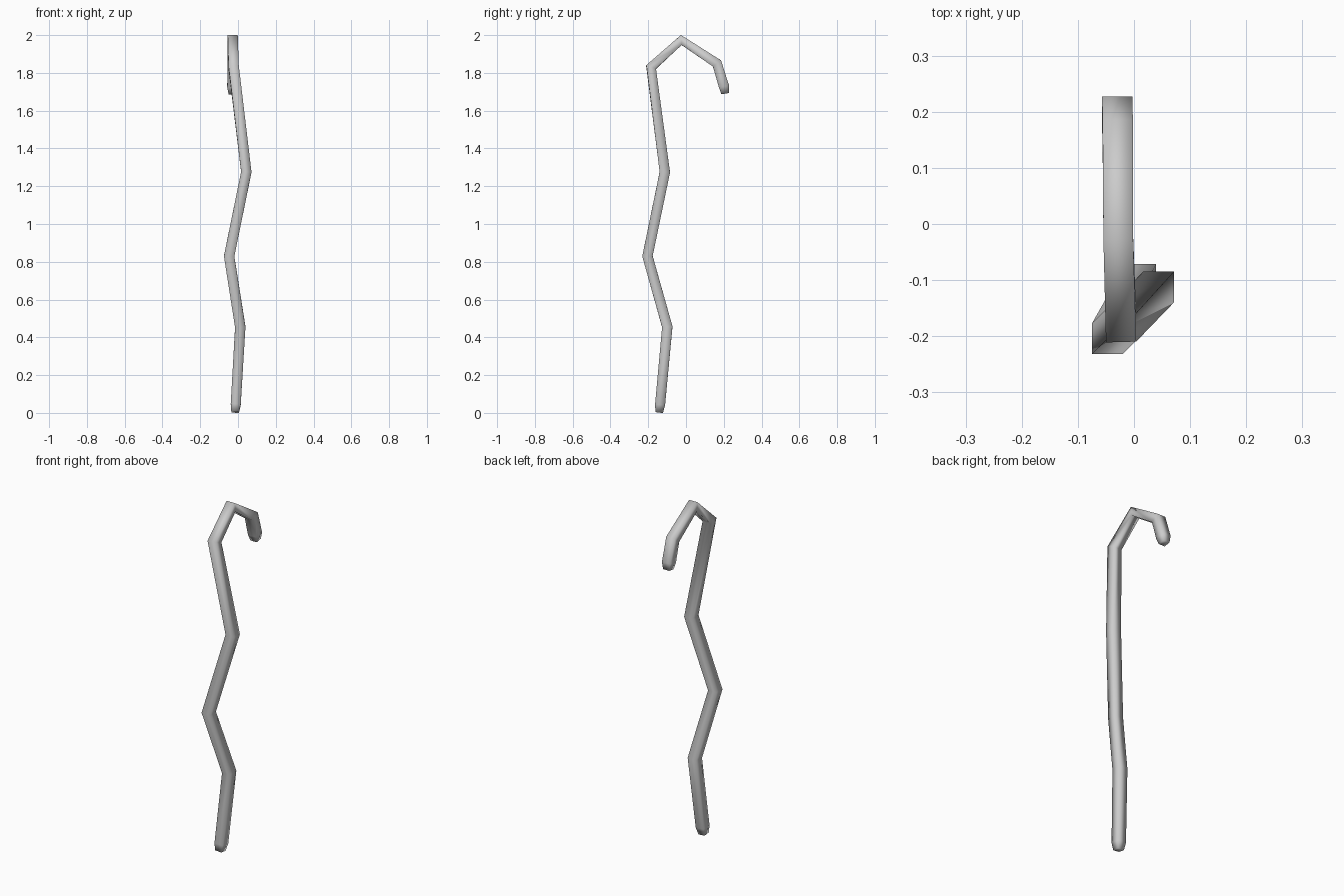
import bpy, bmesh
from mathutils import Vector

if "Cube" in bpy.data.objects:
    bpy.data.objects.remove(bpy.data.objects["Cube"])

# Centre line of the crooked staff: x, y, z, half width (ends taper slightly)
PATH = [
    (-0.015, -0.142, 0.003, 0.020),
    (-0.012, -0.137, 0.045, 0.0265),
    (0.012, -0.099, 0.455, 0.0275),
    (-0.047, -0.204, 0.830, 0.0275),
    (0.044, -0.112, 1.275, 0.0275),
    (-0.023, -0.185, 1.830, 0.0270),
    (-0.028, -0.025, 1.974, 0.0265),
    (-0.029, 0.164, 1.850, 0.0270),
    (-0.030, 0.201, 1.728, 0.0270),
    (-0.030, 0.207, 1.690, 0.0200),
]


def square_tube(name, path):
    pts = [Vector(p[:3]) for p in path]
    bm = bmesh.new()
    rings = []
    for i, p in enumerate(pts):
        # Direction halfway between the segments meeting at this joint
        before = (p - pts[max(i - 1, 0)]).normalized()
        after = (pts[min(i + 1, len(pts) - 1)] - p).normalized()
        along = (before + after).normalized()
        side = Vector((1, 0, 0))
        side = (side - along * side.dot(along)).normalized()
        out = along.cross(side)
        h = path[i][3]
        rings.append([bm.verts.new(p + side * a * h + out * b * h)
                      for a, b in ((-1, -1), (1, -1), (1, 1), (-1, 1))])
    for low, high in zip(rings, rings[1:]):
        for k in range(4):
            n = (k + 1) % 4
            bm.faces.new((low[k], low[n], high[n], high[k]))
    bm.faces.new(rings[0][::-1])
    bm.faces.new(rings[-1])
    bmesh.ops.recalc_face_normals(bm, faces=bm.faces)
    for f in bm.faces:
        f.smooth = True
    mesh = bpy.data.meshes.new(name)
    bm.to_mesh(mesh)
    bm.free()
    obj = bpy.data.objects.new(name, mesh)
    bpy.context.collection.objects.link(obj)
    return obj


# Shaft and hooked handle in one piece
square_tube("crook_staff", PATH)
